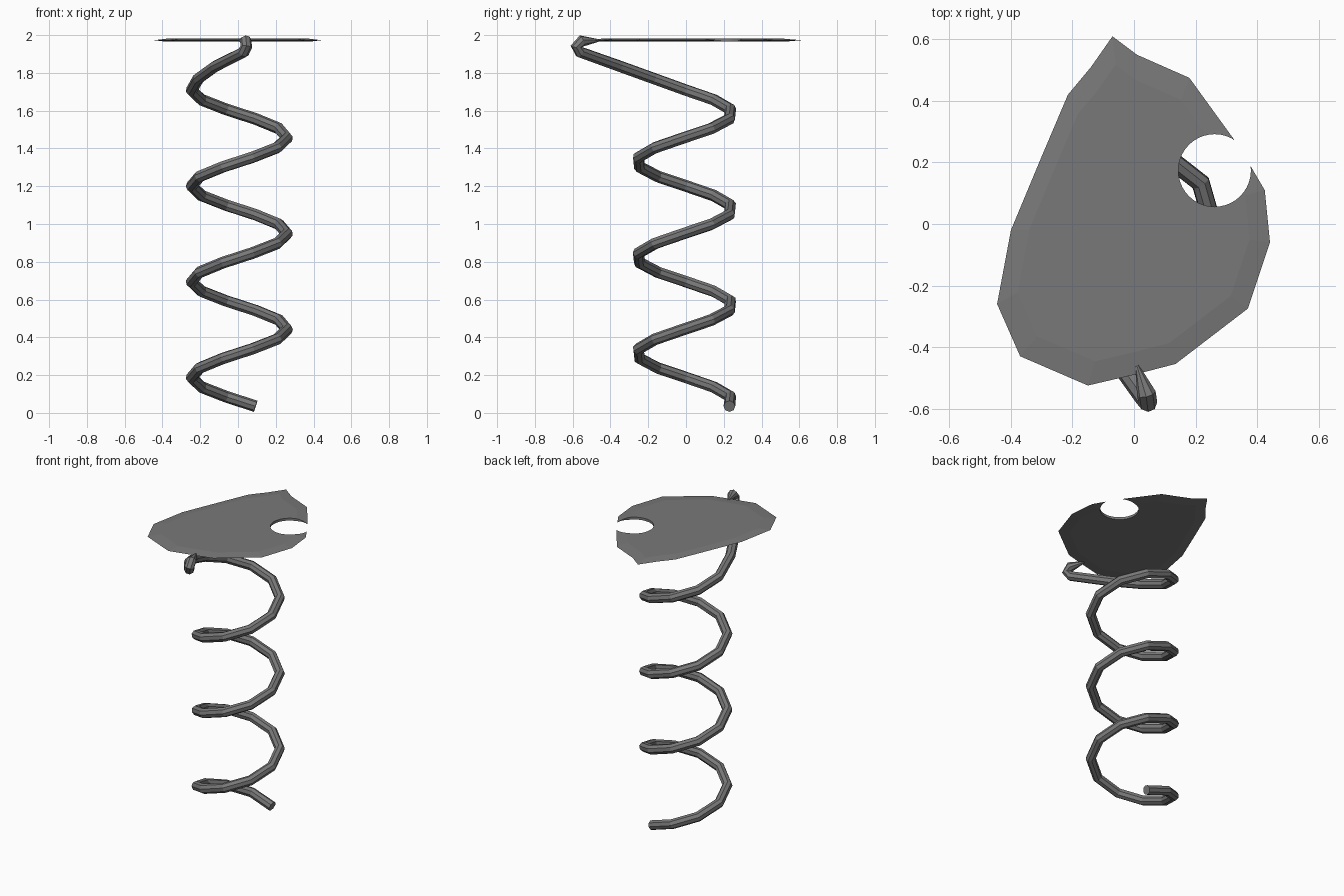
import bpy
import bmesh
from math import cos, sin, radians

cube = bpy.data.objects.get("Cube")
if cube:
    bpy.data.objects.remove(cube, do_unlink=True)

grey = bpy.data.materials.new("dark grey")
grey.use_nodes = True
colour = (0.19, 0.19, 0.19, 1)
grey.diffuse_color = colour
grey.node_tree.nodes["Principled BSDF"].inputs["Base Color"].default_value = colour


def link(name, data):
    obj = bpy.data.objects.new(name, data)
    bpy.context.collection.objects.link(obj)
    return obj


def activate(obj):
    bpy.ops.object.select_all(action="DESELECT")
    obj.select_set(True)
    bpy.context.view_layer.objects.active = obj


# Coiled stem: a ten-sided helix that swings out to a small hook
path = []
for i in range(34):
    angle = 70 + 36 * i
    a = radians(angle)
    path.append((0.007 + 0.253 * cos(a), -0.008 + 0.253 * sin(a),
                 0.19 + 0.507 * (angle - 180) / 360))
path += [(-0.21, -0.17, 1.77), (-0.12, -0.35, 1.835), (0.03, -0.56, 1.91),
         (0.045, -0.58, 1.94), (0.04, -0.55, 1.97), (0.01, -0.46, 1.972)]

curve = bpy.data.curves.new("coiled_stem", "CURVE")
curve.dimensions = "3D"
curve.bevel_depth = 0.031
curve.bevel_resolution = 2
curve.use_fill_caps = True
curve.materials.append(grey)
spline = curve.splines.new("POLY")
spline.points.add(len(path) - 1)
for point, co in zip(spline.points, path):
    point.co = (*co, 1)
spline.points[-1].radius = 0.2
spline.use_smooth = False
stem = link("coiled_stem", curve)
activate(stem)
bpy.ops.object.convert(target="MESH")

# Flat leaf: thin plate with a knife edge all around
outline = [(-0.07, 0.61), (0.01, 0.55), (0.18, 0.475), (0.325, 0.275),
           (0.378, 0.19), (0.425, 0.11), (0.442, -0.06), (0.37, -0.275),
           (0.135, -0.455), (0, -0.49), (-0.15, -0.525), (-0.37, -0.43),
           (-0.445, -0.26), (-0.40, -0.02), (-0.30, 0.22), (-0.215, 0.42),
           (-0.14, 0.51)]
LEAF_Z = 1.973
bm = bmesh.new()
rim = [bm.verts.new((x, y, LEAF_Z)) for x, y in outline]
for side in (1, -1):
    inner = [bm.verts.new((0.85 * x, 0.85 * y, LEAF_Z + 0.008 * side)) for x, y in outline]
    bm.faces.new(inner)
    for i in range(len(rim)):
        j = (i + 1) % len(rim)
        bm.faces.new((rim[i], rim[j], inner[j], inner[i]))
bmesh.ops.recalc_face_normals(bm, faces=bm.faces)
mesh = bpy.data.meshes.new("leaf")
bm.to_mesh(mesh)
bm.free()
mesh.materials.append(grey)
leaf = link("leaf", mesh)

# Round notch in the leaf edge
bpy.ops.mesh.primitive_cylinder_add(vertices=40, radius=0.118, depth=0.2,
                                    location=(0.262, 0.174, LEAF_Z))
cutter = bpy.context.object
cutter.name = "notch_cutter"
cutter.hide_render = True
cutter.data.materials.append(grey)
notch = leaf.modifiers.new("notch", "BOOLEAN")
notch.operation = "DIFFERENCE"
notch.solver = "EXACT"
notch.object = cutter
activate(leaf)
bpy.ops.object.modifier_apply(modifier=notch.name)
bpy.data.objects.remove(cutter, do_unlink=True)
